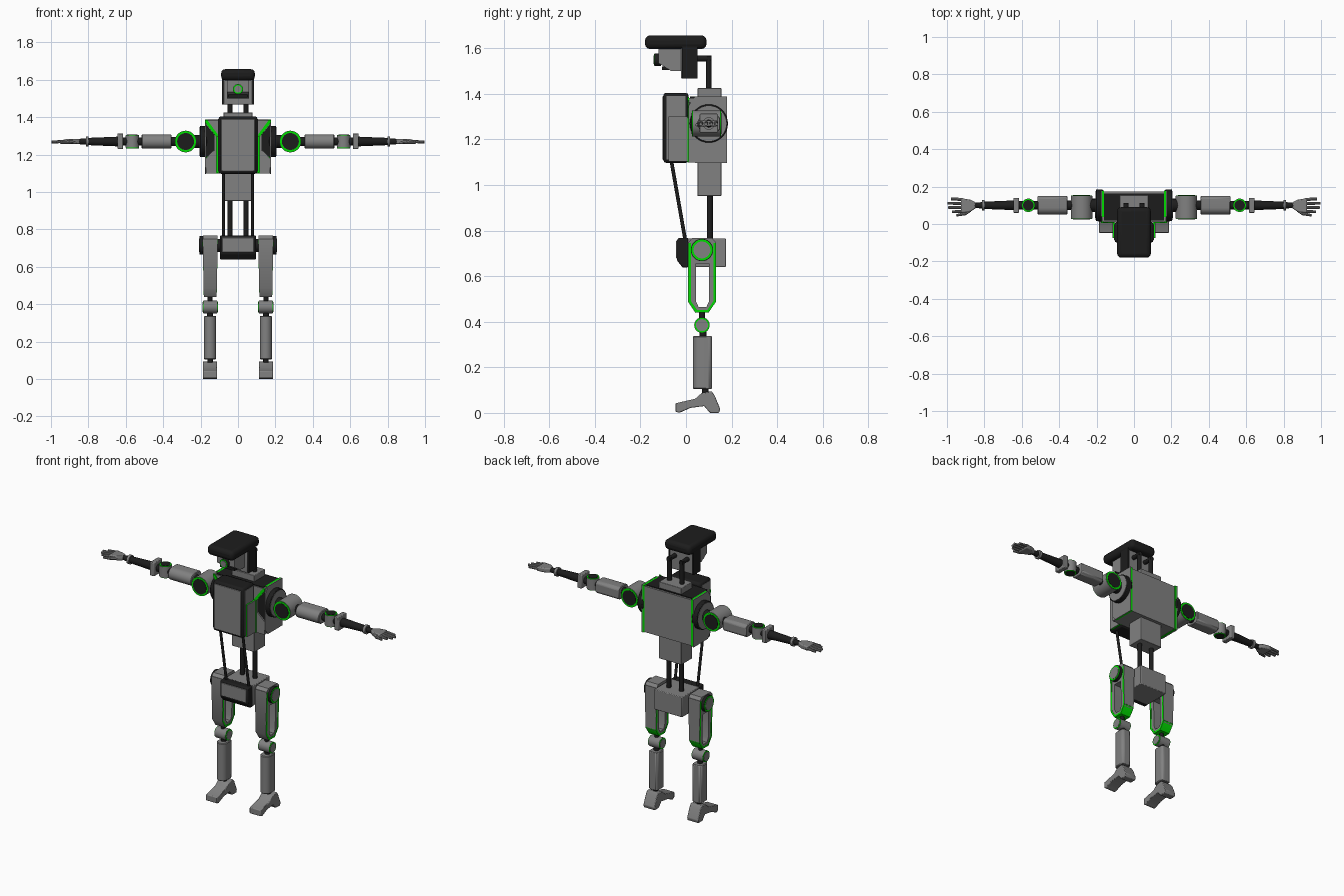
import bpy, bmesh, math
from mathutils import Vector

if "Cube" in bpy.data.objects:
    bpy.data.objects.remove(bpy.data.objects["Cube"])


def material(name, rgb):
    m = bpy.data.materials.new(name)
    m.diffuse_color = (*rgb, 1)
    m.use_nodes = True
    m.node_tree.nodes["Principled BSDF"].inputs["Base Color"].default_value = m.diffuse_color
    return m


GREY = material("grey_shell", (0.22, 0.22, 0.22))
DARK = material("black_rubber", (0.012, 0.012, 0.012))
GREEN = material("green_trim", (0.0, 0.72, 0.0))


def finish(name, bm, mat, mirror=False, bevel=0, segs=2):
    bmesh.ops.recalc_face_normals(bm, faces=bm.faces)
    me = bpy.data.meshes.new(name)
    bm.to_mesh(me)
    bm.free()
    me.materials.append(mat)
    ob = bpy.data.objects.new(name, me)
    bpy.context.collection.objects.link(ob)
    bpy.ops.object.select_all(action='DESELECT')
    ob.select_set(True)
    bpy.context.view_layer.objects.active = ob
    bpy.ops.object.shade_smooth_by_angle(angle=math.radians(35))
    if bevel:
        b = ob.modifiers.new("bevel", 'BEVEL')
        b.width, b.segments, b.limit_method = bevel, segs, 'ANGLE'
    if mirror:
        ob.modifiers.new("mirror", 'MIRROR')
    return ob


def prism(name, axis, pts, a, b, mat, mirror=False, bevel=0, segs=2):
    """Extrude a profile along an axis: x takes (y,z), y takes (x,z), z takes (x,y)."""
    place = {'x': lambda p, t: (t, p[0], p[1]),
             'y': lambda p, t: (p[0], t, p[1]),
             'z': lambda p, t: (p[0], p[1], t)}[axis]
    bm = bmesh.new()
    lo = [bm.verts.new(place(p, a)) for p in pts]
    hi = [bm.verts.new(place(p, b)) for p in pts]
    bm.faces.new(lo)
    bm.faces.new(hi)
    for i in range(len(pts)):
        j = (i + 1) % len(pts)
        bm.faces.new((lo[i], lo[j], hi[j], hi[i]))
    return finish(name, bm, mat, mirror, bevel, segs)


def box(name, x, y, z, mat, mirror=False, bevel=0, segs=2):
    pts = [(y[0], z[0]), (y[1], z[0]), (y[1], z[1]), (y[0], z[1])]
    return prism(name, 'x', pts, x[0], x[1], mat, mirror, bevel, segs)


def rod(name, p, q, r, mat, mirror=True, r2=None, bevel=0, n=32):
    p, q = Vector(p), Vector(q)
    bm = bmesh.new()
    bmesh.ops.create_cone(bm, cap_ends=True, segments=n, radius1=r,
                          radius2=r if r2 is None else r2, depth=(q - p).length)
    rot = (q - p).to_track_quat('Z', 'Y')
    for v in bm.verts:
        v.co = rot @ v.co + (p + q) / 2
    return finish(name, bm, mat, mirror, bevel)


def joint(name, c, axis, half, r, core):
    """Pivot drum with a green ring and a core disc on both ends."""
    c, d = Vector(c), Vector(axis)
    for part, k, h, m in (("drum", 1, 0, GREY), ("ring", 0.97, 0.003, GREEN), ("core", 0.78, 0.005, core)):
        rod(f"{name}_{part}", c - d * (half + h), c + d * (half + h), r * k, m)


def rounded(cu, w, front, back):
    """Cross-section with a round front and a chamfered back, as (side, depth)."""
    arc = [(cu + w * math.cos(t), front + w - w * math.sin(t))
           for t in [math.pi * i / 12 for i in range(13)]]
    c = w * 0.35
    return arc + [(cu - w, back - c), (cu - w + c, back), (cu + w - c, back), (cu + w, back - c)]


# Head
box("cap", (-.09, .09), (-.18, .09), (1.597, 1.657), DARK, bevel=.022, segs=3)
box("head", (-.078, .078), (-.022, .046), (1.468, 1.61), GREY, bevel=.004)
box("head_side", (.076, .086), (-.018, .05), (1.468, 1.61), DARK, True)
prism("face", 'x', [(-.02, 1.5), (-.02, 1.61), (-.12, 1.61), (-.12, 1.535), (-.065, 1.5)], -.06, .06, GREY)
box("mouth", (-.05, .05), (-.105, -.07), (1.505, 1.521), DARK)
rod("lens_body", (0, -.11, 1.55), (0, -.139, 1.55), .027, DARK, False)
rod("lens_ring", (0, -.11, 1.55), (0, -.141, 1.55), .026, GREEN, False)
rod("lens_glass", (0, -.11, 1.55), (0, -.143, 1.55), .019, GREY, False)

# Neck tubes
rod("neck_tube", (.043, .1, 1.4), (.043, .1, 1.565), .013, DARK)
rod("neck_elbow", (.043, .112, 1.555), (.043, .03, 1.555), .013, DARK)

# Spine column and torso
box("spine_column", (-.077, .077), (.05, .155), (.952, 1.425), GREY, bevel=.003)
box("torso", (-.162, .162), (.035, .175), (1.1, 1.383), GREY)
box("torso_trim", (.16, .172), (.037, .178), (1.098, 1.388), GREEN, True)
side = [(.012, 1.13), (.04, 1.096), (.179, 1.096), (.179, 1.389), (.04, 1.389), (.012, 1.35)]
prism("torso_side", 'x', side, .172, .177, GREY, True)
box("torso_top", (-.16, .16), (.018, .163), (1.38, 1.388), DARK)
panel = [(0, 1.1), (.172, 1.1), (.172, 1.18), (.125, 1.225), (.125, 1.305), (.172, 1.362), (.172, 1.383), (0, 1.383)]
prism("chest_panel", 'y', panel, .012, .038, GREY, True)
trim = [(.104, 1.1), (.117, 1.1), (.117, 1.295), (.176, 1.372), (.176, 1.386), (.166, 1.386), (.104, 1.303)]
prism("chest_trim", 'y', trim, .006, .014, GREEN, True)
prism("shoulder_recess", 'y', [(.171, 1.183), (.125, 1.225), (.125, 1.305), (.171, 1.36)], .02, .037, DARK, True)

# Chest pack
box("pack", (-.104, .104), (-.1, .012), (1.097, 1.405), DARK, bevel=.014)
box("pack_front", (-.09, .09), (-.104, -.09), (1.112, 1.39), GREY, bevel=.003)
box("pack_side", (.09, .106), (-.085, -.003), (1.112, 1.39), GREY, True)
box("pack_trim", (.1, .113), (-.075, .008), (1.105, 1.3), GREEN, True)
box("pack_trim_cover", (.113, .116), (-.076, .012), (1.104, 1.301), GREY, True)
rod("pack_cable", (.077, -.065, 1.11), (.077, .0, .74), .008, DARK)
rod("waist_tube", (.043, .105, .74), (.043, .105, .97), .013, DARK)

# Pelvis
box("pelvis", (-.095, .095), (.005, .175), (.64, .765), GREY, bevel=.004)
prism("pelvis_front", 'x', [(.01, .638), (.01, .768), (-.035, .768), (-.04, .755), (-.04, .67), (-.015, .638)],
      -.096, .096, DARK, bevel=.006)
box("pelvis_plate", (-.085, .085), (-.043, -.03), (.677, .757), GREY, bevel=.003)
rod("hip_axle", (.08, .07, .715), (.13, .07, .715), .035, DARK)

# Thighs: open fork, narrowing downwards
fork = [(.012, .67), (.012, .485), (.045, .442), (.097, .442), (.13, .485), (.13, .67),
        (.101, .67), (.101, .49), (.09, .465), (.055, .465), (.044, .49), (.044, .67)]
hip = [(.012, .655), (.13, .655), (.13, .75), (.115, .767), (.027, .767), (.012, .75)]
for label, pts in (("fork", fork), ("hip_block", hip)):
    ob = prism("thigh_" + label, 'x', pts, .109, .188, GREY, True)
    for v in ob.data.vertices:
        v.co.x = .1485 + (v.co.x - .1485) * (.84 + .16 * (v.co.z - .44) / .32)

# Green rim on the inner and outer faces, following the taper, and under the fork
rim = [(.011, .745), (.011, .487), (.043, .44), (.099, .44), (.131, .487), (.131, .745),
       (.12, .745), (.12, .49), (.094, .452), (.048, .452), (.022, .49), (.022, .745)]
ob = prism("thigh_rim", 'x', rim, .1075, .1895, GREEN, True)
for v in ob.data.vertices:
    v.co.x = .1485 + (v.co.x - .1485) * (.84 + .16 * (v.co.z - .44) / .32)
front = [(.0095, .75), (.0095, .487), (.042, .438), (.046, .444), (.015, .49), (.015, .75)]
ob = prism("thigh_front", 'x', front, .108, .189, GREY, True)
back = [(.1325, .75), (.1325, .492), (.127, .492), (.127, .75)]
ob2 = prism("thigh_back", 'x', back, .108, .189, GREY, True)
for o in (ob, ob2):
    for v in o.data.vertices:
        v.co.x = .1485 + (v.co.x - .1485) * (.84 + .16 * (v.co.z - .44) / .32)

rod("hip_disc", (.17, .07, .715), (.205, .07, .715), .049, DARK)
rod("hip_ring", (.17, .07, .715), (.207, .07, .715), .046, GREEN)
rod("hip_cap", (.17, .07, .715), (.209, .07, .715), .037, GREY)

# Knees, shins and feet
rod("knee_link", (.149, .07, .37), (.149, .07, .46), .013, DARK)
joint("knee", (.149, .07, .385), (1, 0, 0), .036, .034, GREY)
rod("shin_link", (.149, .075, .33), (.149, .075, .37), .016, DARK)
prism("shin", 'z', rounded(.149, .032, .03, .115), .105, .338, GREY, True, .004, 1)
rod("ankle", (.149, .085, .07), (.149, .085, .115), .014, DARK)
foot = [(-.047, .006), (-.047, .042), (.04, .062), (.07, .088), (.112, .095), (.125, .078),
        (.15, .018), (.145, 0), (.105, 0), (.08, .03), (.02, .022), (-.03, 0)]
prism("foot", 'x', foot, .111, .187, GREY, True, .004)

# Shoulders
AY, AZ = .1, 1.27
rod("shoulder_cone", (.125, AY, AZ), (.17, AY, AZ), .04, DARK, r2=.084)
rod("shoulder_disc", (.168, AY, AZ), (.204, AY, AZ), .084, DARK, bevel=.004)
rod("shoulder_cap", (.19, AY, AZ), (.206, AY, AZ), .077, GREY)
rod("shoulder_link", (.2, AY, AZ), (.235, AY, AZ), .035, DARK)
joint("shoulder", (.28, .09, AZ), (0, 1, 0), .06, .058, DARK)

# Arms
rod("upper_arm_link", (.33, AY, AZ), (.36, AY, AZ), .025, DARK)
arm = [(d, s) for s, d in rounded(AZ, .038, .05, .15)]
prism("upper_arm", 'x', arm, .355, .515, GREY, True, .004, 1)
rod("elbow_link", (.51, AY, AZ), (.62, AY, AZ), .022, DARK)
joint("elbow", (.565, AY, AZ), (0, 0, 1), .033, .036, DARK)
box("elbow_cuff", (.615, .644), (.06, .14), (1.23, 1.313), GREY, True, .004)
rod("forearm", (.64, AY, AZ), (.81, AY, AZ), .026, DARK, r2=.019)
rod("wrist_ring", (.798, AY, AZ), (.814, AY, AZ), .027, GREY)
rod("wrist", (.81, AY, AZ), (.87, AY, AZ), .017, DARK, r2=.013)

# Hands
prism("palm", 'z', [(.845, .085), (.875, .065), (.925, .06), (.925, .138), (.875, .13), (.845, .115)],
      1.257, 1.284, GREY, True, .006)
for i, tip in enumerate((.975, .995, 1.0, .98)):
    y = .068 + i * .021
    rod("finger", (.915, y, 1.272), (tip - .002, y + (i - 1.5) * .002, 1.267), .009, GREY, r2=.007, n=8)
rod("thumb_base", (.875, .075, 1.27), (.91, .053, 1.266), .01, GREY, n=8)
rod("thumb_tip", (.905, .055, 1.266), (.95, .046, 1.264), .009, GREY, r2=.006, n=8)
